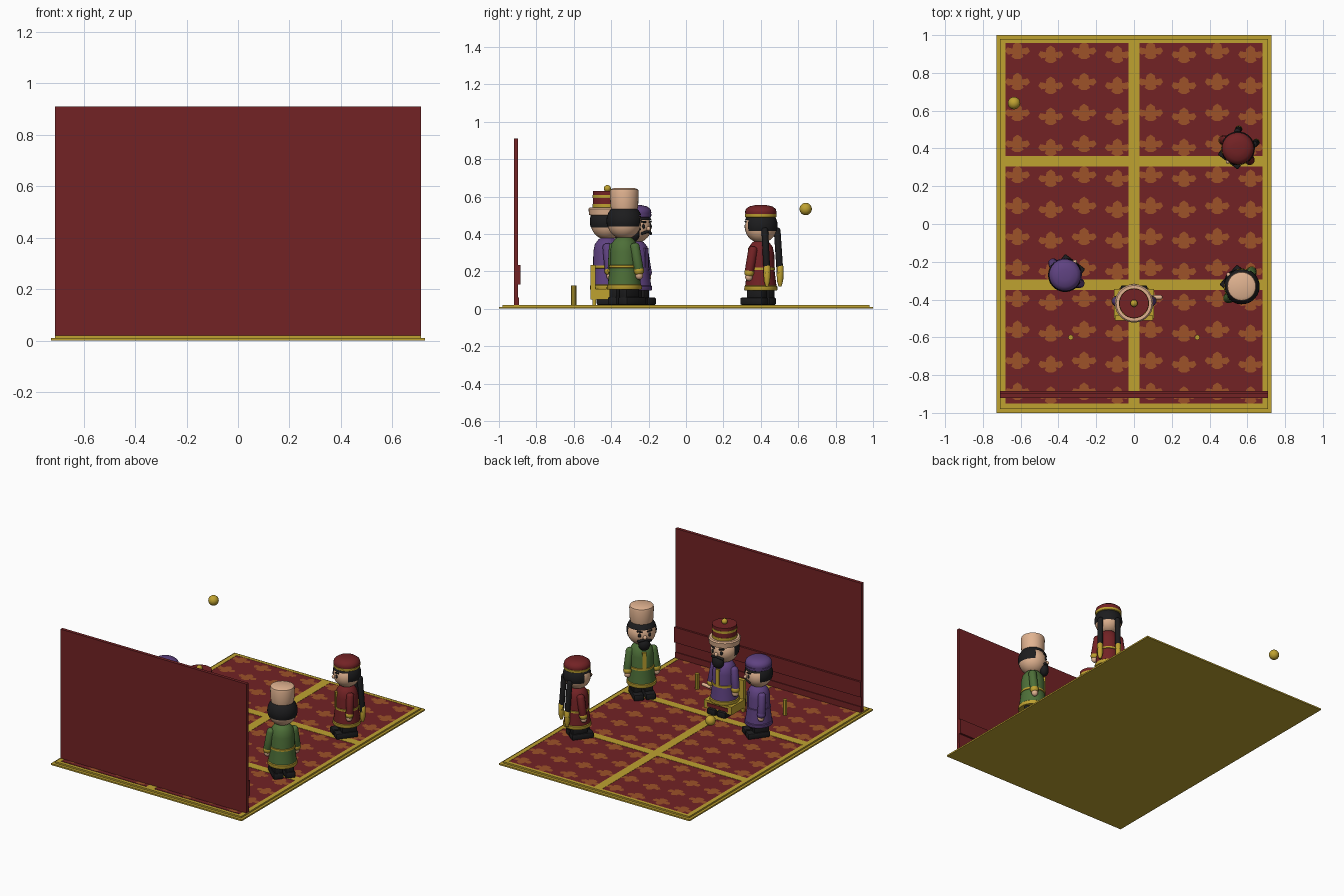
import bpy, bmesh
from math import pi, cos, sin, atan2
from mathutils import Matrix, Vector

cube = bpy.data.objects.get("Cube")
if cube:
    bpy.data.objects.remove(cube, do_unlink=True)


def material(name, rgb):
    m = bpy.data.materials.new(name)
    m.use_nodes = True
    m.diffuse_color = (*rgb, 1)
    m.node_tree.nodes["Principled BSDF"].inputs["Base Color"].default_value = (*rgb, 1)
    return m


RED = material("deep red", (0.17, 0.016, 0.018))
GOLD = material("gold", (0.52, 0.36, 0.03))
ORANGE = material("burnt orange", (0.34, 0.085, 0.022))
PURPLE = material("purple", (0.115, 0.055, 0.22))
GREEN = material("green", (0.075, 0.16, 0.04))
BLACK = material("black", (0.012, 0.012, 0.013))
SKIN = material("skin", (0.75, 0.45, 0.28))
WORLD = Matrix.Identity(4)


def finish(name, bm, mat, frame=WORLD, smooth=True):
    bmesh.ops.recalc_face_normals(bm, faces=bm.faces)
    me = bpy.data.meshes.new(name)
    bm.to_mesh(me)
    bm.free()
    me.materials.append(mat)
    if smooth:
        me.shade_smooth()
        me.set_sharp_from_angle(angle=0.7)
    ob = bpy.data.objects.new(name, me)
    bpy.context.collection.objects.link(ob)
    ob.matrix_world = frame
    return ob


def box(name, mat, x, y, z, frame=WORLD, bevel=0):
    """Box given by its low and high limits on each axis."""
    bm = bmesh.new()
    bmesh.ops.create_cube(bm, size=1)
    for v in bm.verts:
        v.co = [(lo + hi) / 2 + c * (hi - lo) for c, (lo, hi) in zip(v.co, (x, y, z))]
    if bevel:
        bmesh.ops.bevel(bm, geom=bm.edges[:], offset=bevel, segments=2, affect='EDGES', profile=0.5)
    return finish(name, bm, mat, frame, bevel > 0)


def lathe(name, mat, profile, frame=WORLD, n=28):
    """Profile of (radius, height) turned about z and capped."""
    bm = bmesh.new()
    rings = [[bm.verts.new((r * cos(2 * pi * i / n), r * sin(2 * pi * i / n), z)) for i in range(n)]
             for r, z in profile]
    for a, b in zip(rings, rings[1:]):
        for i in range(n):
            bm.faces.new((a[i], a[(i + 1) % n], b[(i + 1) % n], b[i]))
    bm.faces.new(rings[0])
    bm.faces.new(rings[-1])
    return finish(name, bm, mat, frame)


def ball(name, mat, centre, size, frame=WORLD, keep=None):
    bm = bmesh.new()
    bmesh.ops.create_uvsphere(bm, u_segments=28, v_segments=18, radius=1)
    if keep:
        gone = [f for f in bm.faces if not keep(f.calc_center_median())]
        bmesh.ops.delete(bm, geom=gone, context='FACES')
    bmesh.ops.scale(bm, vec=Vector(size), verts=bm.verts)
    return finish(name, bm, mat, frame @ Matrix.Translation(centre))


def rod(name, mat, a, b, r, frame=WORLD):
    """Round-ended rod between two points."""
    a, b = Vector(a), Vector(b)
    d = b - a
    turn = d.to_track_quat('Z', 'Y').to_matrix().to_4x4()
    prof = [(r * 0.5, -r * 0.7), (r * 0.87, -r * 0.4), (r, 0), (r, d.length),
            (r * 0.87, d.length + r * 0.4), (r * 0.5, d.length + r * 0.7)]
    return lathe(name, mat, prof, frame @ Matrix.Translation(a) @ turn, 16)


def figure(label, x, y, facing, scale, coat, trim, facial_hair):
    """Standing figure, built facing -y on its own ground and then turned."""
    f = (Matrix.Translation((x, y, 0.02))
         @ Matrix.Rotation(atan2(facing[1], facing[0]) + pi / 2, 4, 'Z') @ Matrix.Scale(scale, 4))
    # Legs, arms and face parts in pairs
    for side, s in (("left", 1), ("right", -1)):
        p = f"{label}_{side}_"
        span = lambda a, b: tuple(sorted((s * a, s * b)))
        box(p + "boot", BLACK, span(0.005, 0.067), (-0.09, 0.055), (0, 0.04), f, 0.008)
        box(p + "leg", BLACK, span(0.008, 0.06), (-0.05, 0.05), (0.03, 0.1), f, 0.008)
        rod(p + "sleeve", coat, (s * 0.07, 0, 0.295), (s * 0.087, -0.01, 0.185), 0.025, f)
        rod(p + "cuff", trim, (s * 0.087, -0.011, 0.178), (s * 0.088, -0.012, 0.17), 0.026, f)
        ball(p + "hand", SKIN, (s * 0.088, -0.014, 0.15), (0.02, 0.02, 0.022), f)
        ball(p + "eye", BLACK, (s * 0.03, -0.076, 0.42), (0.01, 0.008, 0.013), f)
        rod(p + "eyebrow", BLACK, (s * 0.018, -0.081, 0.443), (s * 0.044, -0.07, 0.446), 0.005, f)
        if facial_hair:
            rod(p + "moustache", BLACK, (s * 0.006, -0.084, 0.392), (s * 0.038, -0.073, 0.382), 0.008, f)
    # Coat with hem, belt and front strip
    lathe(label + "_coat", coat, [(0.085, 0.08), (0.083, 0.11), (0.073, 0.19), (0.072, 0.27),
                                  (0.064, 0.31), (0.045, 0.335), (0.025, 0.345)], f)
    lathe(label + "_hem", trim, [(0.086, 0.078), (0.089, 0.082), (0.088, 0.1), (0.083, 0.104)], f)
    lathe(label + "_belt", trim, [(0.072, 0.186), (0.077, 0.188), (0.077, 0.2), (0.072, 0.202)], f)
    box(label + "_front_strip", trim, (-0.012, 0.012), (-0.077, -0.06), (0.2, 0.305), f)
    # Head
    ball(label + "_head", SKIN, (0, 0, 0.415), (0.085, 0.085, 0.083), f)
    ball(label + "_nose", SKIN, (0, -0.085, 0.408), (0.011, 0.014, 0.013), f)
    ball(label + "_hair", BLACK, (0, 0, 0.425), (0.09, 0.09, 0.088), f,
         lambda c: c.z > 0.42 or (c.y > -0.3 and c.z > -0.3))
    return f


def cap(label, mat, band, f):
    lathe(label + "_cap", mat, [(0.08, 0.475), (0.085, 0.495), (0.08, 0.513),
                                (0.062, 0.527), (0.03, 0.534)], f)
    lathe(label + "_cap_band", band, [(0.08, 0.468), (0.084, 0.471), (0.085, 0.486), (0.08, 0.488)], f)


# Platform and carpet
box("platform", GOLD, (-0.727, 0.727), (-1, 1), (0, 0.01))
box("carpet_border", GOLD, (-0.71, 0.71), (-0.98, 0.98), (0.01, 0.0165))
for i, cx in enumerate((-0.355, 0.355)):
    for j, cy in enumerate((-0.65, 0.005, 0.66)):
        box(f"carpet_panel_{i}_{j}", RED, (cx - 0.325, cx + 0.325), (cy - 0.3, cy + 0.3), (0.0165, 0.019))

# Woven leaf motifs, kept clear of the gold bands
LEAF = [(0, 0.05), (0.022, 0.035), (0.026, 0.014), (0.055, 0.02), (0.066, 0), (0.05, -0.018),
        (0.025, -0.014), (0.032, -0.03), (0.012, -0.042)]
outline = LEAF + [(-px, py) for px, py in reversed(LEAF[1:])]
bm = bmesh.new()
for row in range(12):
    for col in range(8):
        cx = -0.617 + col * 0.1763
        cy = 0.905 - row * 0.164 + (0.01 if col % 2 == 0 else -0.01)
        bm.faces.new([bm.verts.new((cx + px, cy + py, 0.0196)) for px, py in outline])
finish("carpet_motifs", bm, ORANGE, smooth=False)
for k, cy in enumerate((-0.3225, 0.3325)):
    box(f"cross_band_{k}", GOLD, (-0.69, 0.69), (cy - 0.027, cy + 0.027), (0.012, 0.0205))
box("centre_band", GOLD, (-0.03, 0.03), (-0.97, 0.97), (0.012, 0.0205))
for s in (-1, 1):
    box("side_band", GOLD, tuple(sorted((s * 0.68, s * 0.71))), (-0.98, 0.98), (0.012, 0.0205))
    box("end_band", GOLD, (-0.71, 0.71), tuple(sorted((s * 0.957, s * 0.98))), (0.012, 0.0205))

# Wall with a raised rail and skirting on the inside
box("wall", RED, (-0.71, 0.71), (-0.92, -0.898), (0.02, 0.91))
box("wall_rail", RED, (-0.71, 0.71), (-0.9, -0.885), (0.13, 0.235))
box("wall_skirting", RED, (-0.71, 0.71), (-0.9, -0.893), (0.02, 0.06))

# Candles and floating ball
for s in (-1, 1):
    lathe("candle", GOLD, [(0.014, 0.02), (0.014, 0.125)], Matrix.Translation((s * 0.335, -0.6, 0)), 8)
ball("floating_ball", GOLD, (-0.635, 0.64, 0.533), (0.033, 0.033, 0.033))

# Seated ruler with throne and tall banded hat
f = figure("ruler", 0, -0.42, (0, 1), 1.05, PURPLE, GOLD, True)
ball("ruler_beard", BLACK, (0, -0.068, 0.355), (0.04, 0.03, 0.045), f)
rod("ruler_scepter", SKIN, (-0.088, -0.03, 0.15), (-0.135, -0.03, 0.155), 0.011, f)
lathe("ruler_hat_brim", SKIN, [(0.083, 0.455), (0.093, 0.458), (0.097, 0.49), (0.09, 0.497)], f)
for k, (mat, lo, hi) in enumerate(((GOLD, 0.49, 0.515), (RED, 0.515, 0.545),
                                   (GOLD, 0.545, 0.56), (RED, 0.56, 0.58))):
    r = 0.076 if mat == GOLD else 0.074
    lathe(f"ruler_hat_layer_{k}", mat, [(r, lo), (r, hi)], f)
ball("ruler_hat_knob", GOLD, (0, 0, 0.593), (0.018, 0.018, 0.018), f)
box("throne_seat", GOLD, (-0.105, 0.105), (-0.5, -0.345), (0.05, 0.105))
box("throne_front_panel", RED, (-0.08, 0.08), (-0.35, -0.341), (0.065, 0.09))
box("throne_back", GOLD, (-0.1, 0.1), (-0.51, -0.485), (0.05, 0.235))
for s in (-1, 1):
    box("throne_leg", GOLD, tuple(sorted((s * 0.085, s * 0.105))), (-0.5, -0.48), (0.02, 0.06))

# Courtier in green with a tall pale hat
f = figure("green_courtier", 0.57, -0.33, (-0.75, 0.66), 1.06, GREEN, GOLD, True)
ball("green_courtier_beard", BLACK, (0, -0.068, 0.358), (0.036, 0.028, 0.04), f)
lathe("green_courtier_hat", SKIN, [(0.066, 0.48), (0.07, 0.5), (0.073, 0.57),
                                   (0.07, 0.582), (0.055, 0.589)], f)

# Attendant in purple
f = figure("purple_attendant", -0.365, -0.27, (0.6, 0.8), 1, PURPLE, PURPLE, True)
cap("purple_attendant", PURPLE, PURPLE, f)

# Lady in red with long braids
f = figure("red_lady", 0.55, 0.4, (-0.6, -0.8), 1, RED, GOLD, False)
cap("red_lady", RED, GOLD, f)
for s in (-1, 1):
    rod("red_lady_braid", BLACK, (s * 0.055, 0.068, 0.4), (s * 0.058, 0.085, 0.17), 0.018, f)
    lathe("red_lady_braid_tip", GOLD, [(0.008, 0.1), (0.017, 0.13), (0.019, 0.205), (0.012, 0.215)],
          f @ Matrix.Translation((s * 0.058, 0.085, 0)), 14)
